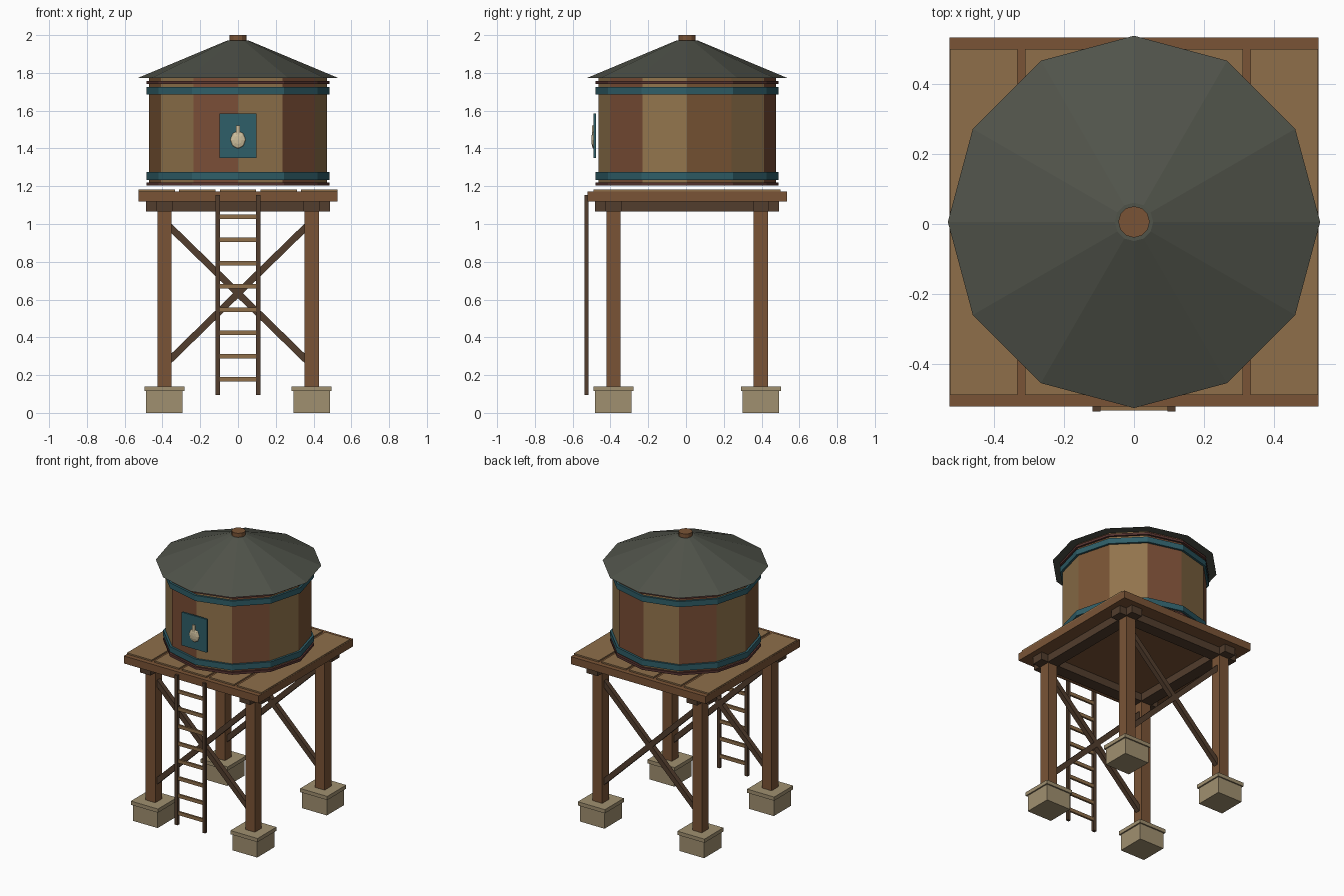
import bpy, bmesh, math
from mathutils import Vector, Matrix

if "Cube" in bpy.data.objects:
    bpy.data.objects.remove(bpy.data.objects["Cube"])

CY = 0.006  # tower centre in y (ladder sticks out in front)


def material(name, hexcol):
    rgb = [int(hexcol[i:i + 2], 16) / 255 for i in (0, 2, 4)]
    lin = [c / 12.92 if c <= 0.04045 else ((c + 0.055) / 1.055) ** 2.4 for c in rgb]
    m = bpy.data.materials.new(name)
    m.diffuse_color = (*lin, 1)
    m.use_nodes = True
    m.node_tree.nodes["Principled BSDF"].inputs["Base Color"].default_value = m.diffuse_color
    return m


WOOD = material("wood", "7A5436")
PLANK = material("plank_wood", "8E6E4A")
DARK = material("dark_wood", "523D2D")
RING = material("ring_wood", "573430")
STONE = material("stone", "A09070")
TEAL = material("teal_paint", "2F5E68")
ROOF = material("roof_slate", "50534A")
CREAM = material("cream", "CDBE9C")
STAVES = [material("stave_tan", "92744C"), material("stave_brown", "7A5535"),
          material("stave_red", "7A4E36")]


def finish(name, bm, *mats):
    me = bpy.data.meshes.new(name)
    bm.to_mesh(me)
    bm.free()
    for m in mats:
        me.materials.append(m)
    ob = bpy.data.objects.new(name, me)
    bpy.context.collection.objects.link(ob)
    return ob


def box(name, centre, size, mat, rot=None):
    bm = bmesh.new()
    bmesh.ops.create_cube(bm, size=1, matrix=Matrix.Diagonal((*size, 1)))
    ob = finish(name, bm, mat)
    ob.location = centre
    if rot:
        ob.rotation_euler = rot
    return ob


def drum(name, r1, r2, z0, z1, *mats, sides=12):
    """Closed prism or frustum with vertices on the x and y axes."""
    bm = bmesh.new()
    bmesh.ops.create_cone(bm, cap_ends=True, segments=sides, radius1=r1, radius2=r2, depth=z1 - z0)
    ob = finish(name, bm, *mats)
    ob.location = (0, CY, (z0 + z1) / 2)
    return ob


# footings and posts
P = 0.39
for sx, nx in ((-1, "left"), (1, "right")):
    for sy, ny in ((-1, "front"), (1, "back")):
        x, y = sx * P, CY + sy * P
        box(f"{ny}_{nx}_footing", (x, y, 0.06), (0.193, 0.193, 0.12), STONE)
        box(f"{ny}_{nx}_footing_cap", (x, y, 0.128), (0.212, 0.212, 0.026), STONE)
        box(f"{ny}_{nx}_post", (x, y, 0.61), (0.075, 0.075, 0.96), WOOD)

# beams under the deck
for s, nx, ny in ((-1, "left", "front"), (1, "right", "back")):
    box(f"{ny}_beam", (0, CY + s * P, 1.093), (0.974, 0.085, 0.055), DARK)
    box(f"{nx}_beam", (s * P, CY, 1.093), (0.085, 0.974, 0.055), DARK)
    # crossed braces, front and back only
    for d in (-1, 1):
        box(f"{ny}_brace_{'up' if d < 0 else 'down'}", (0, CY + s * P, 0.633),
            (1.07, 0.034, 0.036), DARK, (0, d * math.radians(44.3), 0))

# deck slab with planks on top
box("deck_frame", (0, CY, 1.1455), (1.056, 1.056, 0.053), WOOD)
for i in range(5):
    box(f"deck_plank_{i + 1}", ((i - 2) * 0.2152, CY, 1.172), (0.193, 0.99, 0.02), PLANK)

# ladder
for s, n in ((-1, "left"), (1, "right")):
    box(f"ladder_{n}_rail", (s * 0.108, -0.5275, 0.624), (0.023, 0.02, 1.06), DARK)
for i in range(8):
    box(f"ladder_rung_{i + 1}", (0, -0.5275, 0.178 + i * 0.1229), (0.2, 0.014, 0.024), PLANK)

# tank with staves in alternating wood tones
tank = drum("tank", 0.47, 0.47, 1.204, 1.775, *STAVES)
pattern = (1, 0, 2, 0, 2, 0)
for f in tank.data.polygons:
    if abs(f.normal.z) < 0.5:
        a = math.degrees(math.atan2(f.center.y, f.center.x)) % 360
        f.material_index = pattern[int(a // 30) % 6]

# hoops
drum("lower_hoop", 0.485, 0.485, 1.234, 1.274, TEAL)
drum("upper_hoop", 0.485, 0.485, 1.686, 1.725, TEAL)
drum("bottom_ring", 0.485, 0.485, 1.203, 1.22, RING)
drum("top_ring", 0.485, 0.485, 1.742, 1.758, RING)

# roof and cap
drum("roof", 0.533, 0.055, 1.772, 1.972, ROOF)
drum("roof_cap", 0.045, 0.045, 1.96, 2.0, WOOD)

# sign panel with a water drop
box("sign_panel", (0, -0.483, 1.467), (0.196, 0.013, 0.235), TEAL)
bm = bmesh.new()
bmesh.ops.create_uvsphere(bm, u_segments=8, v_segments=6, radius=1)
drop = finish("drop_body", bm, CREAM)
drop.rotation_euler = (math.pi / 2, 0, 0)
drop.scale = (0.041, 0.048, 0.012)
drop.location = (0, -0.489, 1.446)
box("drop_tip", (0, -0.492, 1.495), (0.02, 0.012, 0.052), CREAM)
